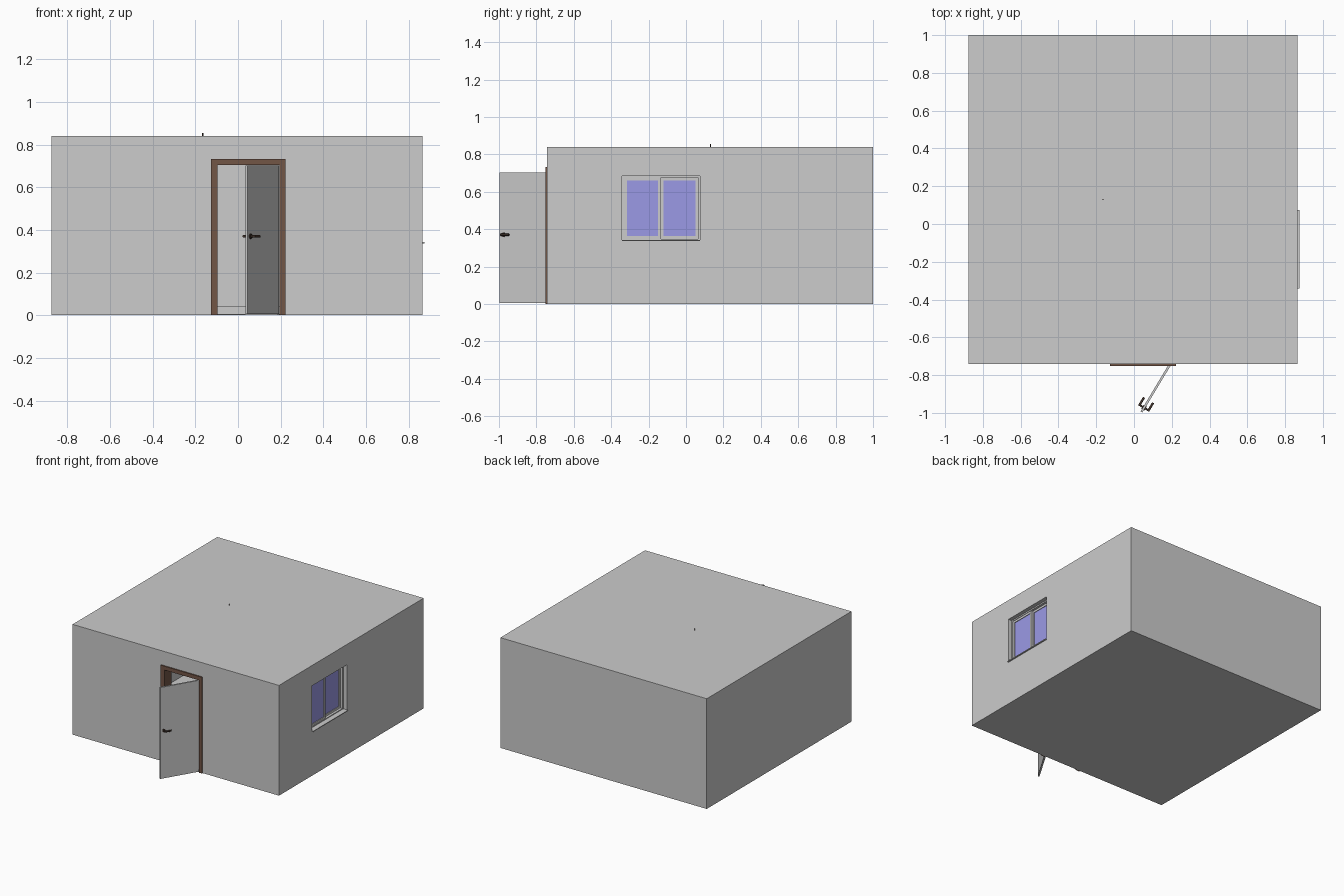
import bpy, bmesh, math
from mathutils import Matrix, Vector

if "Cube" in bpy.data.objects:
    bpy.data.objects.remove(bpy.data.objects["Cube"])


def material(name, rgb):
    m = bpy.data.materials.new(name)
    m.diffuse_color = (*rgb, 1)
    m.use_nodes = True
    m.node_tree.nodes["Principled BSDF"].inputs["Base Color"].default_value = m.diffuse_color
    return m


PLASTER = material("plaster_grey", (0.604, 0.604, 0.604))
GLASS = material("window_blue", (0.33, 0.32, 0.79))
WOOD = material("wood_brown", (0.17, 0.092, 0.062))
METAL = material("handle_dark_brown", (0.055, 0.035, 0.026))


def finish(name, bm, mat, matrix=Matrix()):
    bm.transform(matrix)
    me = bpy.data.meshes.new(name)
    bm.to_mesh(me)
    bm.free()
    me.materials.append(mat)
    ob = bpy.data.objects.new(name, me)
    bpy.context.collection.objects.link(ob)
    return ob


def add_box(bm, lo, hi):
    lo, hi = Vector(lo), Vector(hi)
    size = hi - lo
    bmesh.ops.create_cube(bm, size=1, matrix=Matrix.Translation((lo + hi) / 2)
                          @ Matrix.Diagonal((*size, 1)))


def boxes(name, parts, mat, matrix=Matrix()):
    bm = bmesh.new()
    for lo, hi in parts:
        add_box(bm, lo, hi)
    return finish(name, bm, mat, matrix)


def rod(name, a, b, r, mat, matrix=Matrix(), sides=16):
    a, b = Vector(a), Vector(b)
    bm = bmesh.new()
    turn = (b - a).to_track_quat('Z', 'Y').to_matrix().to_4x4()
    bmesh.ops.create_cone(bm, cap_ends=True, segments=sides, radius1=r, radius2=r,
                          depth=(b - a).length,
                          matrix=Matrix.Translation((a + b) / 2) @ turn)
    ob = finish(name, bm, mat, matrix)
    smooth(ob)
    return ob


def smooth(ob):
    bpy.ops.object.select_all(action='DESELECT')
    ob.select_set(True)
    bpy.context.view_layer.objects.active = ob
    bpy.ops.object.shade_smooth_by_angle(angle=math.radians(35))


def window_frame(name, y0, y1, z0, z1, x0, x1, w):
    boxes(name, [((x0, y0, z0), (x1, y1, z0 + w)), ((x0, y0, z1 - w), (x1, y1, z1)),
                 ((x0, y0, z0 + w), (x1, y0 + w, z1 - w)),
                 ((x0, y1 - w, z0 + w), (x1, y1, z1 - w))], PLASTER)


# Room shell, hollow, with door and window openings
X0, X1, Y0, Y1, H, T = -0.875, 0.865, -0.742, 1.0, 0.84, 0.08
WY0, WY1, WZ0, WZ1 = -0.342, 0.075, 0.338, 0.685
room = boxes("room_walls", [((X0, Y0, 0), (X1, Y1, H))], PLASTER)
cuts = [((X0 + T, Y0 + T, 0.006), (X1 - T, Y1 - T, H - 0.03)),
        ((-0.105, Y0 - 0.1, 0.006), (0.205, Y0 + T + 0.05, 0.715)),
        ((X1 - T - 0.05, WY0, WZ0), (X1 + 0.1, WY1, WZ1))]
for lo, hi in cuts:
    cutter = boxes("opening_cutter", [(lo, hi)], PLASTER)
    cutter.hide_render = True
    mod = room.modifiers.new("opening", 'BOOLEAN')
    mod.operation, mod.solver, mod.object = 'DIFFERENCE', 'EXACT', cutter
    bpy.context.view_layer.objects.active = room
    bpy.ops.object.modifier_apply(modifier=mod.name)
    bpy.data.objects.remove(cutter)

# Skirting along the inside of the back wall
boxes("skirting", [((X0 + T, Y1 - T - 0.008, 0.006), (X1 - T, Y1 - T, 0.04))], PLASTER)

# Door architrave on the facade and lining through the wall
boxes("door_architrave", [((-0.127, Y0 - 0.009, 0), (-0.095, Y0, 0.733)),
                          ((0.195, Y0 - 0.009, 0), (0.222, Y0, 0.733)),
                          ((-0.095, Y0 - 0.009, 0.704), (0.195, Y0, 0.733))], WOOD)
boxes("door_lining", [((-0.105, Y0, 0.006), (-0.095, Y0 + T, 0.715)),
                      ((0.195, Y0, 0.006), (0.205, Y0 + T, 0.715)),
                      ((-0.095, Y0, 0.704), (0.195, Y0 + T, 0.715))], WOOD)

# Open door leaf: local x runs from the hinge to the free edge
swing = Matrix.Translation((0.188, -0.748, 0)) @ Matrix.Rotation(math.radians(-121), 4, 'Z')
boxes("door_leaf", [((0, -0.006, 0.006), (0.288, 0.006, 0.702))], PLASTER, swing)

# Lever handles on both faces
for s, side in ((1, "outer"), (-1, "inner")):
    rod(side + "_handle_rose", (0.262, s * 0.005, 0.37), (0.262, s * 0.010, 0.37),
        0.012, METAL, swing)
    rod(side + "_handle_neck", (0.262, s * 0.009, 0.37), (0.262, s * 0.031, 0.37),
        0.005, METAL, swing)
    rod(side + "_handle_lever", (0.267, s * 0.028, 0.37), (0.215, s * 0.028, 0.37),
        0.006, METAL, swing)

# Sliding window: outer frame, two sashes on separate tracks, glass and sill
window_frame("window_outer_frame", WY0, WY1, WZ0, WZ1, 0.795, 0.835, 0.01)
for name, y0, y1, x in (("left", WY0 + 0.01, -0.133, 0.817),
                        ("right", -0.137, WY1 - 0.008, 0.803)):
    window_frame(name + "_sash", y0, y1, WZ0 + 0.01, WZ1 - 0.01, x, x + 0.014, 0.016)
    boxes(name + "_glass", [((x + 0.005, y0 + 0.012, WZ0 + 0.022),
                             (x + 0.009, y1 - 0.012, WZ1 - 0.022))], GLASS)
boxes("window_sill", [((0.835, WY0, WZ0 - 0.002), (0.875, WY1, WZ0 + 0.004))], PLASTER)

# Hanging lamp; its cord tip pokes through the roof
rod("lamp_cord", (-0.165, 0.13, 0.72), (-0.165, 0.13, 0.855), 0.003, METAL, sides=8)
bm = bmesh.new()
bmesh.ops.create_uvsphere(bm, u_segments=16, v_segments=10, radius=0.025,
                          matrix=Matrix.Translation((-0.165, 0.13, 0.70)))
smooth(finish("lamp_bulb", bm, PLASTER))
